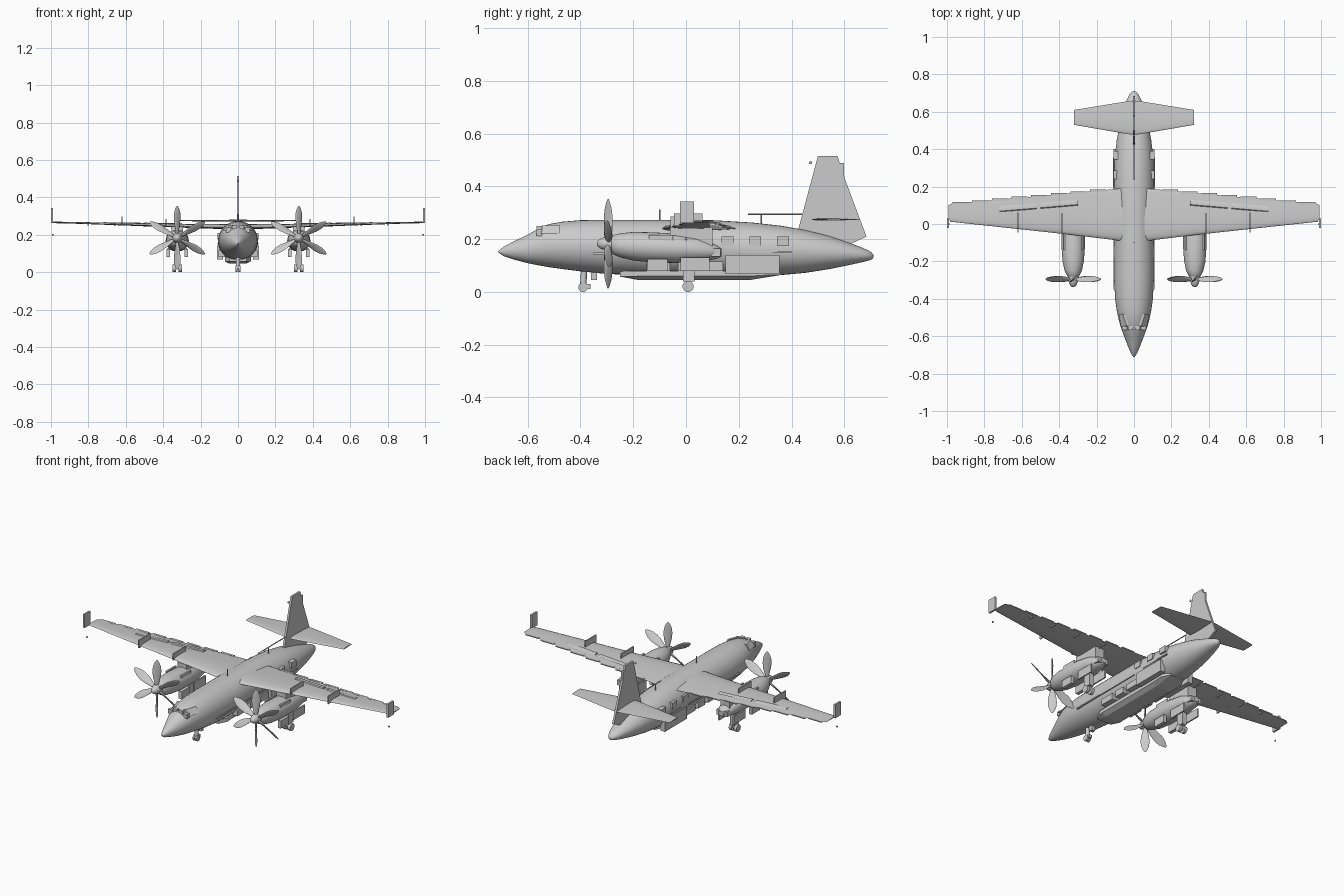
import bpy, bmesh, math
from mathutils import Vector, Matrix

if "Cube" in bpy.data.objects:
    bpy.data.objects.remove(bpy.data.objects["Cube"])


def finish(name, bm, smooth=True):
    bmesh.ops.recalc_face_normals(bm, faces=bm.faces)
    me = bpy.data.meshes.new(name)
    bm.to_mesh(me)
    bm.free()
    ob = bpy.data.objects.new(name, me)
    bpy.context.collection.objects.link(ob)
    if smooth:
        bpy.context.view_layer.objects.active = ob
        ob.select_set(True)
        bpy.ops.object.shade_smooth_by_angle(angle=math.radians(35))
        ob.select_set(False)
    return ob


def add_loft(bm, rings):
    loops = [[bm.verts.new(p) for p in r] for r in rings]
    n = len(loops[0])
    for a, b in zip(loops, loops[1:]):
        for i in range(n):
            bm.faces.new((a[i], a[(i + 1) % n], b[(i + 1) % n], b[i]))
    bm.faces.new(loops[0])
    bm.faces.new(loops[-1])


def body(name, sections, x=0, n=40):
    """Round body along y; sections are (y, bottom z, top z, half width)."""
    bm = bmesh.new()
    rings = []
    for y, lo, hi, w in sections:
        ang = [2 * math.pi * i / n for i in range(n)]
        rings.append([(x + w * math.cos(a), y, (lo + hi) / 2 + (hi - lo) / 2 * math.sin(a)) for a in ang])
    add_loft(bm, rings)
    return finish(name, bm)


def wing(name, stations, n=24):
    """Aerofoil surface; stations are (x, front y, back y, z, thickness)."""
    bm = bmesh.new()
    rings = []
    for x, f, b, z, t in stations:
        ring = []
        for i in range(n):
            a = 2 * math.pi * i / n
            u = (1 - math.cos(a)) / 2
            h = t * math.sin(a) * (1 - 0.75 * u)
            ring.append((x, f + (b - f) * u, z + h * (1 if h > 0 else 0.6)))
        rings.append(ring)
    add_loft(bm, rings)
    return finish(name, bm)


def plate(name, profile, x, t):
    """Side profile (y, z) extruded across x."""
    bm = bmesh.new()
    add_loft(bm, [[(x + s * t / 2, y, z) for y, z in profile] for s in (-1, 1)])
    return finish(name, bm, False)


def box(name, x, y, z):
    """Box from (min, max) ranges."""
    return plate(name, [(y[0], z[0]), (y[1], z[0]), (y[1], z[1]), (y[0], z[1])], (x[0] + x[1]) / 2, abs(x[1] - x[0]))


def rod(name, a, b, r, n=16):
    a, b = Vector(a), Vector(b)
    bm = bmesh.new()
    m = Matrix.Translation((a + b) / 2) @ (b - a).to_track_quat('Z', 'Y').to_matrix().to_4x4()
    bmesh.ops.create_cone(bm, cap_ends=True, segments=n, radius1=r, radius2=r, depth=(b - a).length, matrix=m)
    return finish(name, bm)


def ball(name, p, r):
    bm = bmesh.new()
    bmesh.ops.create_uvsphere(bm, u_segments=16, v_segments=8, radius=r, matrix=Matrix.Translation(p))
    return finish(name, bm)


# Fuselage and belly fairing
body("fuselage", [
    (-.71, .148, .156, .004), (-.69, .135, .172, .017), (-.65, .122, .193, .034), (-.6, .109, .217, .053),
    (-.56, .101, .24, .068), (-.52, .094, .257, .08), (-.47, .087, .266, .091), (-.4, .078, .272, .101),
    (-.3, .068, .273, .106), (-.1, .061, .273, .107), (.1, .06, .272, .107), (.25, .06, .263, .107),
    (.36, .064, .251, .103), (.45, .072, .235, .092), (.54, .086, .213, .075), (.61, .1, .189, .056),
    (.66, .111, .171, .04), (.69, .118, .158, .026), (.705, .124, .148, .014), (.71, .13, .141, .006)])
bm = bmesh.new()
add_loft(bm, [[(x, y, z) for y, z in [(-.25 + d, .08), (-.25 + d, .058), (-.18, b), (.24, b), (.36 - d, .064), (.36 - d, .08)]]
              for x, b, d in ((-.07, .06, .05), (-.045, .045, 0), (.045, .045, 0), (.07, .06, .05))])
finish("belly_fairing", bm, False)

# Fin with rudder step, dorsal antennas
plate("fin", [(.425, .235), (.5, .515), (.575, .515), (.583, .488), (.598, .488), (.6, .435), (.684, .21), (.62, .18)], 0, .012)
ball("fin_tip_probe", (0, .472, .49), .006)
rod("dorsal_boom", (0, .235, .295), (0, .44, .295), .003)
rod("dorsal_boom_post", (0, .285, .25), (0, .285, .292), .003)
rod("roof_antenna", (0, -.1, .26), (0, -.1, .312), .003)

# Nose gear
rod("nose_gear_leg", (0, -.39, .02), (0, -.385, .1), .012)
for s in (-1, 1):
    rod("nose_wheel", (s * .003, -.39, .018), (s * .013, -.39, .018), .018, 24)
box("nose_gear_fork", (-.008, .008), (-.385, -.362), (.012, .03))
box("nose_gear_door", (-.012, .012), (-.36, -.338), (.046, .085))

# Cockpit frames on the brow
for x in (-.05, -.018, .018, .05):
    box("windscreen_frame", (x - .013, x + .013), (-.566, -.545), (.212, .238 if abs(x) > .03 else .25))

for s in (-1, 1):
    # Cockpit side window
    bm = bmesh.new()
    add_loft(bm, [[(s * (.035 + o), -.545, .252), (s * (.066 + o), -.55, .222), (s * (.078 + o), -.48, .222),
                   (s * (.057 + o), -.48, .254)] for o in (-.01, .004)])
    finish("cockpit_side_window", bm, False)

    # Main wing, tailplane
    wing("wing", [(s * .0, -.095, .19, .24, .024), (s * .07, -.09, .19, .24, .024), (s * .35, -.056, .163, .247, .017),
                  (s * .98, .012, .108, .266, .006), (s * .992, .025, .1, .266, .004)])
    wing("tailplane", [(0, .478, .66, .274, .009), (s * .03, .48, .657, .274, .009), (s * .32, .53, .61, .275, .005)])

    # Wing fences, tip plates and tip marker
    box("tip_plate", (s * .989, s * 1.0), (-.022, .03), (.262, .342))
    box("outer_fence", (s * .617, s * .623), (-.045, .062), (.25, .297))
    box("inner_fence", (s * .382, s * .388), (-.058, .06), (.245, .285))
    ball("tip_marker", (s * .99, 0, .2), .005)

    # Raised strips on the wing and trailing edge tabs
    for x0, x1 in ((.3, .5), (.52, .72)):
        wing("wing_strip", [(s * x, .125 - x * .085, .155 - x * .085, .254 + x * .012, .007) for x in (x0, x1)], 8)
    for i in range(8):
        x = .15 + i * .105
        y = .19 - (x - .07) * .092
        box("trailing_edge_tab", (s * x, s * (x + .085)), (y - .012, y + .002), (.237 + .027 * x, .242 + .027 * x))
    for x in (.33, .5, .66, .8):
        box("flap_track", (s * (x - .004), s * (x + .004)), (.09, .185 - x * .092), (.229 + .027 * x, .24 + .027 * x))

    # Cabin windows, door, side rails and lower boxes
    for y in (.135, .24, .345):
        box("cabin_window", (s * .085, s * .11), (y, y + .045), (.175, .21))
    box("cargo_door", (s * .08, s * .111), (.15, .355), (.068, .14))
    box("side_rail", (s * .1, s * .11), (-.35, .13), (.142, .149))
    box("rear_side_rail", (s * .1, s * .109), (.2, .4), (.15, .156))
    for y0, y1 in ((-.15, -.06), (-.03, .03), (.06, .14)):
        box("lower_side_box", (s * .07, s * .103), (y0, y1), (.08, .115))

    # Engine nacelle
    ex = s * .325
    body("nacelle", [(-.285, .16, .206, .024), (-.275, .142, .215, .034), (-.25, .131, .222, .046), (-.2, .119, .227, .057),
                     (-.13, .112, .226, .062), (-.04, .11, .221, .062), (.04, .114, .208, .055), (.09, .12, .19, .043),
                     (.12, .127, .175, .03), (.135, .135, .165, .016)], ex, 32)
    box("wing_pylon", (ex - .03, ex + .03), (-.06, .1), (.17, .245))
    box("exhaust_block", (ex - .035, ex + .035), (.085, .13), (.135, .165))
    for o in (-.048, .048):
        box("nacelle_strake", (ex + o - .005, ex + o + .005), (-.14, -.05), (.19, .215))
        box("gear_door", (ex + o - .004, ex + o + .004), (-.02, .09), (.08, .13))
        box("front_gear_door", (ex + o - .01, ex + o + .01), (-.145, -.07), (.08, .125))

    # Main landing gear
    box("main_gear_strut", (ex - .014, ex + .014), (-.012, .033), (.04, .125))
    for o in (-.016, .016):
        rod("main_wheel", (ex + o - .009, .008, .021), (ex + o + .009, .008, .021), .021, 24)
    rod("main_axle", (ex - .022, .008, .024), (ex + .022, .008, .024), .008)

    # Propeller: spinner and six twisted blades
    pz, py = .183, -.295
    body("spinner", [(y, pz - r, pz + r, r) for y, r in
                     ((-.338, .003), (-.334, .011), (-.325, .018), (-.31, .024), (-.29, .027), (-.27, .027))], ex, 24)
    bm = bmesh.new()
    for k in range(6):
        rot = Matrix.Rotation(k * math.pi / 3, 3, 'Y')
        rings = []
        for r, w, t, tw in ((.015, .007, .007, 60), (.04, .014, .006, 55), (.07, .021, .004, 48), (.105, .0245, .003, 42),
                            (.135, .021, .0025, 37), (.158, .012, .002, 33), (.17, .003, .001, 30)):
            c, d = math.cos(math.radians(tw)), math.sin(math.radians(tw))
            ring = []
            for i in range(12):
                a = 2 * math.pi * i / 12
                u, v = w * math.cos(a), t * math.sin(a)
                ring.append(rot @ Vector((u * c - v * d, u * d + v * c, r)) + Vector((ex, py, pz)))
            rings.append(ring)
        add_loft(bm, rings)
    finish("propeller_blades", bm)
